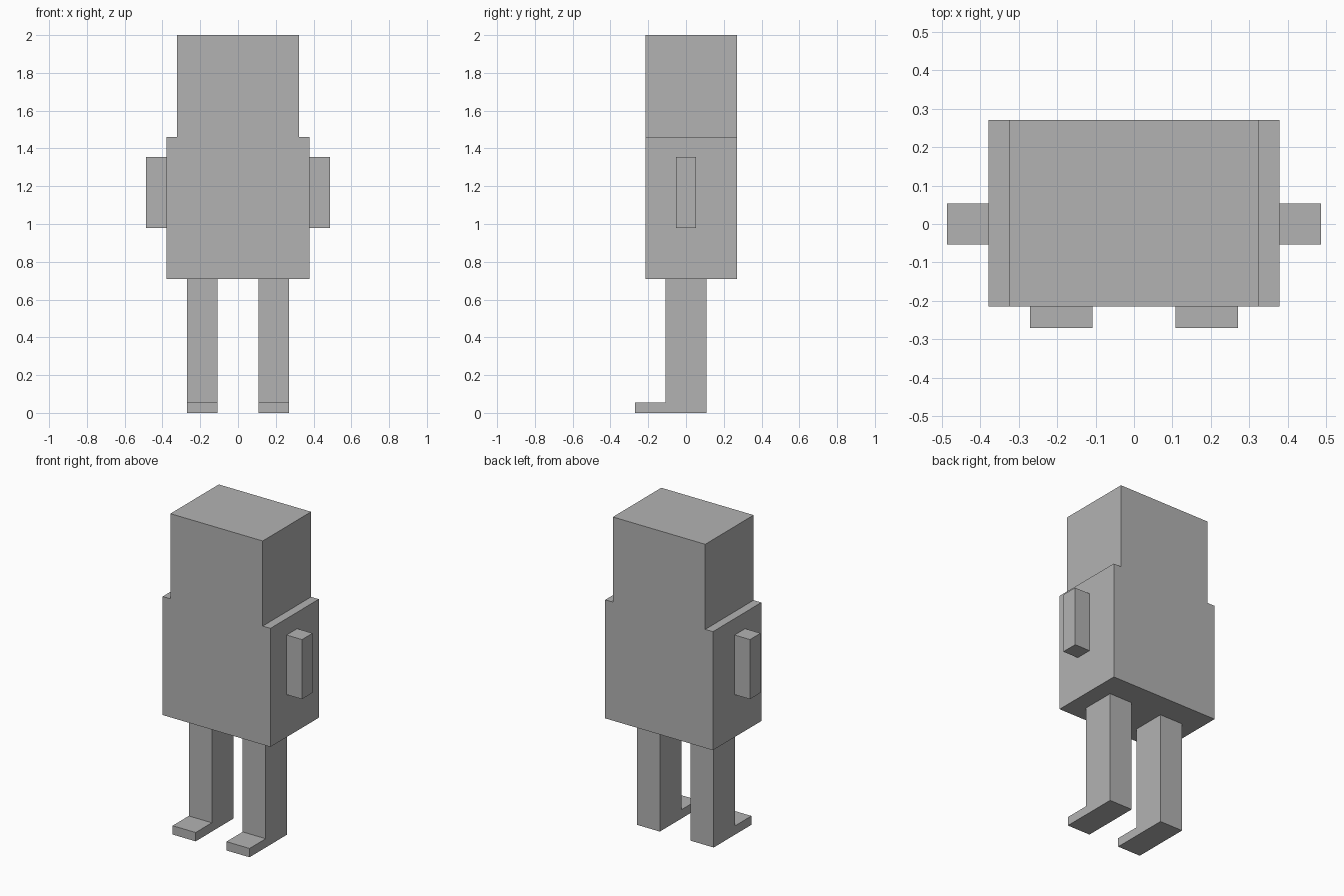
import bpy

if "Cube" in bpy.data.objects:
    bpy.data.objects.remove(bpy.data.objects["Cube"], do_unlink=True)

# Single grey material
grey = bpy.data.materials.new("plain_grey")
grey.use_nodes = True
colour = (0.45, 0.45, 0.45, 1)
grey.diffuse_color = colour
grey.node_tree.nodes["Principled BSDF"].inputs["Base Color"].default_value = colour


def box(name, xs, ys, zs):
    """Flat-faced box spanning the given (low, high) ranges."""
    spans = (xs, ys, zs)
    bpy.ops.mesh.primitive_cube_add(size=1, location=[(a + b) / 2 for a, b in spans])
    part = bpy.context.object
    part.name = part.data.name = name
    part.scale = [b - a for a, b in spans]
    bpy.ops.object.transform_apply(location=False, rotation=False, scale=True)
    part.data.materials.append(grey)
    return part


# Body and head share the same depth
DEPTH = (-0.215, 0.27)
box("torso", (-0.378, 0.378), DEPTH, (0.708, 1.46))
box("head", (-0.324, 0.324), DEPTH, (1.46, 2.0))

# Limbs, mirrored on both sides
for side, s in (("left", 1), ("right", -1)):
    def across(inner, outer):
        return sorted((s * inner, s * outer))

    box(side + "_arm", across(0.378, 0.486), (-0.053, 0.053), (0.978, 1.356))
    box(side + "_leg", across(0.108, 0.27), (-0.108, 0.108), (0, 0.708))
    box(side + "_foot", across(0.108, 0.27), (-0.27, -0.108), (0, 0.056))
